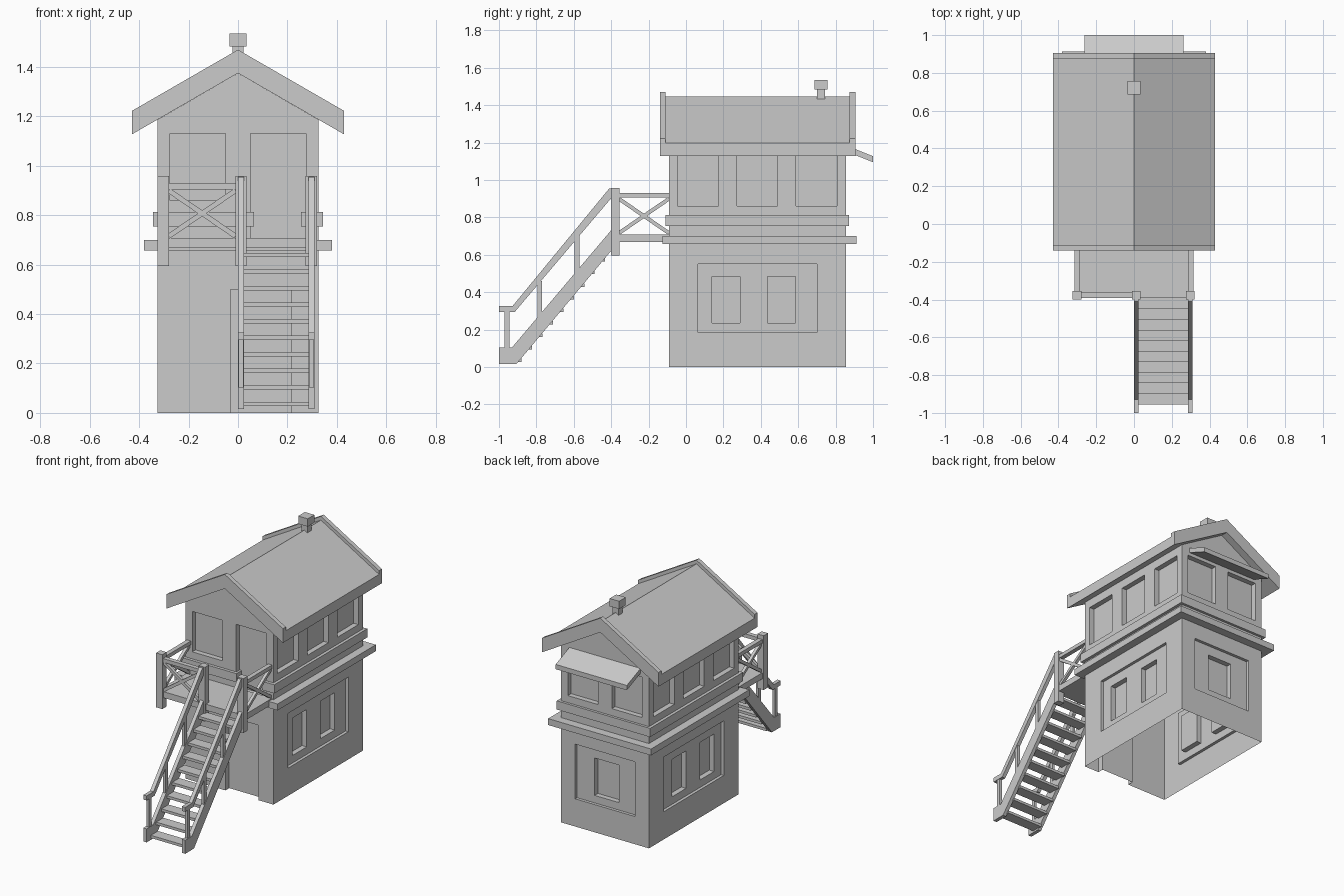
import bpy, bmesh
from mathutils import Vector

cube = bpy.data.objects.get("Cube")
if cube:
    bpy.data.objects.remove(cube, do_unlink=True)

grey = bpy.data.materials.new("plain_grey")
grey.use_nodes = True
grey.diffuse_color = (0.6, 0.6, 0.6, 1)
grey.node_tree.nodes["Principled BSDF"].inputs["Base Color"].default_value = (0.6, 0.6, 0.6, 1)


def finish(name, bm):
    mesh = bpy.data.meshes.new(name)
    bm.to_mesh(mesh)
    bm.free()
    mesh.materials.append(grey)
    obj = bpy.data.objects.new(name, mesh)
    bpy.context.collection.objects.link(obj)
    return obj


def prism(name, profile, axis, a, b):
    """Extrude a profile along x (points are y,z) or y (points are x,z)."""
    bm = bmesh.new()
    place = (lambda p, t: (t, p[0], p[1])) if axis == "x" else (lambda p, t: (p[0], t, p[1]))
    ends = [[bm.verts.new(place(p, t)) for p in profile] for t in (a, b)]
    for ring in ends:
        bm.faces.new(ring)
    n = len(profile)
    for i in range(n):
        j = (i + 1) % n
        bm.faces.new((ends[0][i], ends[0][j], ends[1][j], ends[1][i]))
    bmesh.ops.recalc_face_normals(bm, faces=bm.faces[:])
    return finish(name, bm)


def box(name, x0, x1, y0, y1, z0, z1):
    return prism(name, [(y0, z0), (y1, z0), (y1, z1), (y0, z1)], "x", x0, x1)


def beam(name, p, q, width, axis, a, b):
    p, q = Vector(p), Vector(q)
    side = (q - p).orthogonal().normalized() * width / 2
    return prism(name, [p + side, q + side, q - side, p - side], axis, a, b)


def cross_brace(name, u0, u1, z0, z1, axis, a, b):
    beam(name + "_rising", (u0, z0), (u1, z1), 0.02, axis, a, b)
    beam(name + "_falling", (u0, z1), (u1, z0), 0.02, axis, a, b)


def wall(bm, point, u0, u1, top, recesses):
    """Grid wall; each recess (u0, u1, z0, z1, depth) adds its depth."""
    us = sorted({u0, u1, *(u for r in recesses for u in r[:2])})
    vs = sorted({0, top, *(v for r in recesses for v in r[2:4])})

    def depth(i, j):
        u, v = (us[i] + us[i + 1]) / 2, (vs[j] + vs[j + 1]) / 2
        return sum(r[4] for r in recesses if r[0] < u < r[1] and r[2] < v < r[3])

    def quad(*corners):
        bm.faces.new([bm.verts.new(point(*c)) for c in corners])

    for i in range(len(us) - 1):
        for j in range(len(vs) - 1):
            a, b, c, d = us[i], us[i + 1], vs[j], vs[j + 1]
            k = depth(i, j)
            quad((a, c, k), (b, c, k), (b, d, k), (a, d, k))
            if i + 2 < len(us) and depth(i + 1, j) != k:
                m = depth(i + 1, j)
                quad((b, c, k), (b, c, m), (b, d, m), (b, d, k))
            if j + 2 < len(vs) and depth(i, j + 1) != k:
                m = depth(i, j + 1)
                quad((b, d, k), (b, d, m), (a, d, m), (a, d, k))


# Building shell, open underneath, with recessed windows and doors
HX, Y0, Y1, EAVE, RIDGE = 0.325, -0.09, 0.855, 1.187, 1.375
SILL, HEAD, DEEP, PANEL = 0.86, 1.13, 0.035, 0.02
front = [(-0.275, -0.05, SILL, HEAD, DEEP), (0.05, 0.275, 0.7, HEAD, DEEP),
         (-0.03, 0.215, 0, 0.5, 0.04)]
back = [(-0.275, -0.05, SILL, HEAD, DEEP), (0.05, 0.275, SILL, HEAD, DEEP),
        (-0.22, 0.22, 0.185, 0.55, PANEL), (-0.09, 0.09, 0.235, 0.485, DEEP)]
side = [(y, y + 0.218, SILL, HEAD, DEEP) for y in (-0.045, 0.272, 0.588)]
side += [(0.065, 0.7, 0.185, 0.55, PANEL)]
side += [(y, y + 0.15, 0.235, 0.485, DEEP) for y in (0.14, 0.435)]
mirrored = [(-b, -a, *rest) for a, b, *rest in side]

bm = bmesh.new()
wall(bm, lambda u, v, d: (u, Y0 + d, v), -HX, HX, EAVE, front)
wall(bm, lambda u, v, d: (HX - d, u, v), Y0, Y1, EAVE, side)
wall(bm, lambda u, v, d: (-u, Y1 - d, v), -HX, HX, EAVE, back)
wall(bm, lambda u, v, d: (-HX + d, -u, v), -Y1, -Y0, EAVE, mirrored)
for y, s in ((Y0, 1), (Y1, -1)):
    bm.faces.new([bm.verts.new(c) for c in ((-s * HX, y, EAVE), (s * HX, y, EAVE), (0, y, RIDGE))])
bmesh.ops.remove_doubles(bm, verts=bm.verts[:], dist=0.0001)
finish("building_walls", bm)

# Ledges around the walls; the upper one is broken by the door
box("lower_ledge", -0.38, 0.38, -0.125, 0.912, 0.657, 0.7)
box("upper_ledge", -0.345, 0.345, -0.05, 0.872, 0.755, 0.813)
box("upper_ledge_front_right", -0.345, 0.065, -0.11, -0.05, 0.755, 0.813)
box("upper_ledge_front_left", 0.255, 0.345, -0.11, -0.05, 0.755, 0.813)


# Roof with raised gable boards
def gable(name, thick, y0, y1):
    w, low = 0.43, 1.127
    prism(name, [(-w, low), (0, RIDGE), (w, low), (w, low + thick),
                 (0, RIDGE + thick), (-w, low + thick)], "y", y0, y1)


gable("roof", 0.07, -0.11, 0.875)
gable("gable_board_front", 0.095, -0.14, -0.11)
gable("gable_board_back", 0.095, 0.875, 0.905)
box("chimney_neck", -0.022, 0.022, 0.7, 0.742, 1.4, 1.485)
box("chimney_cap", -0.035, 0.035, 0.686, 0.756, 1.483, 1.535)
prism("back_awning", [(0.85, 1.155), (1, 1.095), (1, 1.127), (0.85, 1.187)], "x", -0.263, 0.263)

# Landing with posts and braced railings
box("landing", -0.315, 0.315, -0.39, Y0, 0.667, 0.708)
for label, x in (("right", -0.302), ("middle", 0.012), ("left", 0.297)):
    box("post_" + label, x - 0.023, x + 0.023, -0.4, -0.355, 0.595, 0.958)
for label, s in (("right", -1), ("left", 1)):
    a, b = sorted((s * 0.285, s * 0.315))
    box("side_rail_" + label, a, b, -0.36, Y0, 0.905, 0.93)
    cross_brace("side_brace_" + label, -0.36, Y0, 0.715, 0.9, "x", a + 0.005, b - 0.005)
box("front_rail", -0.285, -0.005, -0.393, -0.363, 0.905, 0.93)
cross_brace("front_brace", -0.28, -0.01, 0.715, 0.9, "y", -0.388, -0.368)

# Staircase: stringers, handrails, balusters and treads
for label, x in (("right", 0.0), ("left", 0.285)):
    prism("stringer_" + label, [(-1, 0.015), (-0.907, 0.015), (-0.38, 0.645), (-0.38, 0.755),
                                (-0.93, 0.105), (-1, 0.105)], "x", x, x + 0.025)
    prism("handrail_" + label, [(-1, 0.295), (-0.915, 0.295), (-0.385, 0.92), (-0.385, 0.955),
                                (-0.41, 0.955), (-0.928, 0.325), (-1, 0.325)], "x", x, x + 0.025)
    for i, (y, z0, z1) in enumerate(((-0.97, 0.1, 0.3), (-0.795, 0.24, 0.46), (-0.595, 0.48, 0.7))):
        box(f"baluster_{label}_{i}", x + 0.003, x + 0.022, y, y + 0.025, z0, z1)
for i in range(10):
    y, z = -0.955 + 0.056 * i, 0.045 + 0.067 * i
    box(f"tread_{i}", 0.02, 0.29, y, y + 0.075, z - 0.018, z)
